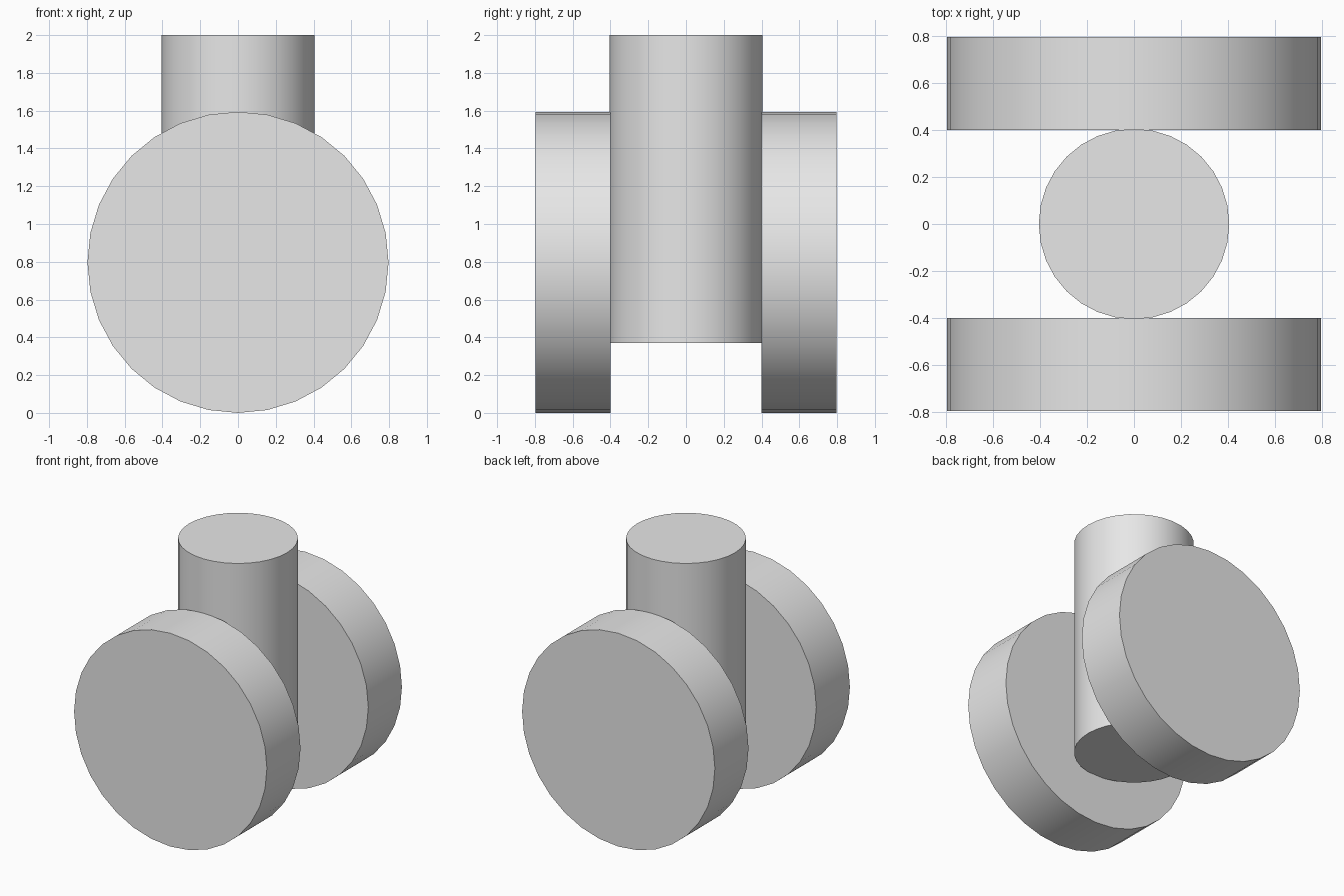
import bpy
from math import radians

cube = bpy.data.objects.get("Cube")
if cube:
    bpy.data.objects.remove(cube, do_unlink=True)

# Single plain grey
grey = bpy.data.materials.new("light_grey")
grey.use_nodes = True
colour = (0.8, 0.8, 0.8, 1)
grey.diffuse_color = colour
grey.node_tree.nodes["Principled BSDF"].inputs["Base Color"].default_value = colour


def cylinder(name, radius, depth, location, tilt=0):
    bpy.ops.mesh.primitive_cylinder_add(
        vertices=32, radius=radius, depth=depth,
        location=location, rotation=(tilt, 0, 0))
    obj = bpy.context.object
    obj.name = name
    obj.data.materials.append(grey)
    bpy.ops.object.shade_smooth_by_angle(angle=radians(30))
    return obj


# Upright post between the wheels
bottom, top = 0.37, 2.0
cylinder("post", 0.406, top - bottom, (0, 0, (top + bottom) / 2))

# Front and back wheels, axles along y
for name, side in (("front_wheel", -1), ("back_wheel", 1)):
    cylinder(name, 0.797, 0.397, (0, side * 0.5985, 0.797), radians(90))
